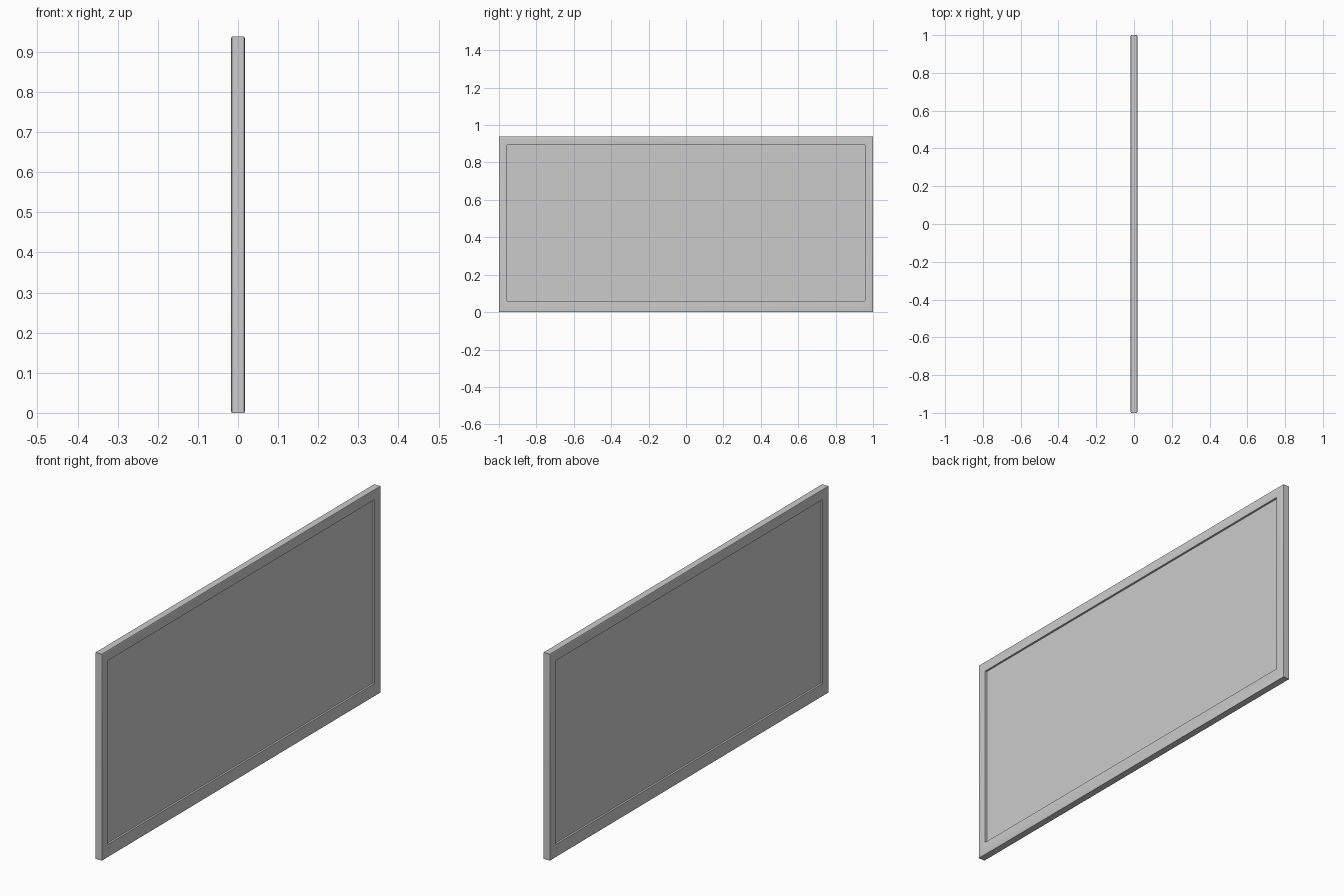
import bpy, bmesh

if "Cube" in bpy.data.objects:
    bpy.data.objects.remove(bpy.data.objects["Cube"])

OUTER = (-1.0, 1.0, 0.0, 0.938)      # y min, y max, z min, z max
INNER = (-0.957, 0.957, 0.058, 0.893)


def finish(bm, name):
    bmesh.ops.recalc_face_normals(bm, faces=bm.faces)
    mesh = bpy.data.meshes.new(name)
    bm.to_mesh(mesh)
    bm.free()
    obj = bpy.data.objects.new(name, mesh)
    bpy.context.collection.objects.link(obj)
    return obj


def ring(bm, t, x):
    # rectangle between the outer (t=0) and inner (t=1) frame outlines
    y0, y1, z0, z1 = [a + (b - a) * t for a, b in zip(OUTER, INNER)]
    return [bm.verts.new((x, y, z)) for y, z in ((y0, z0), (y1, z0), (y1, z1), (y0, z1))]


# mitred frame: closed moulding profile (inward fraction, thickness)
half = [(0, 0.0155), (0.06, 0.0168), (0.16, 0.0175), (0.94, 0.0175), (1, 0.0168)]
profile = half + [(t, -x) for t, x in reversed(half)]
bm = bmesh.new()
rings = [ring(bm, t, x) for t, x in profile]
for a, b in zip(rings, rings[1:] + rings[:1]):
    for i in range(4):
        j = (i + 1) % 4
        bm.faces.new((a[i], a[j], b[j], b[i]))
frame = finish(bm, "frame")

# recessed board, tucked slightly into the frame
bm = bmesh.new()
bmesh.ops.create_cube(bm, size=1)
y0, y1, z0, z1 = INNER
for v in bm.verts:
    v.co = (v.co.x * 0.016, v.co.y * (y1 - y0 + 0.02),
            (z0 + z1) / 2 + v.co.z * (z1 - z0 + 0.02))
board = finish(bm, "board")

for obj in (frame, board):
    bpy.ops.object.select_all(action='DESELECT')
    obj.select_set(True)
    bpy.context.view_layer.objects.active = obj
    bpy.ops.object.shade_smooth_by_angle()
